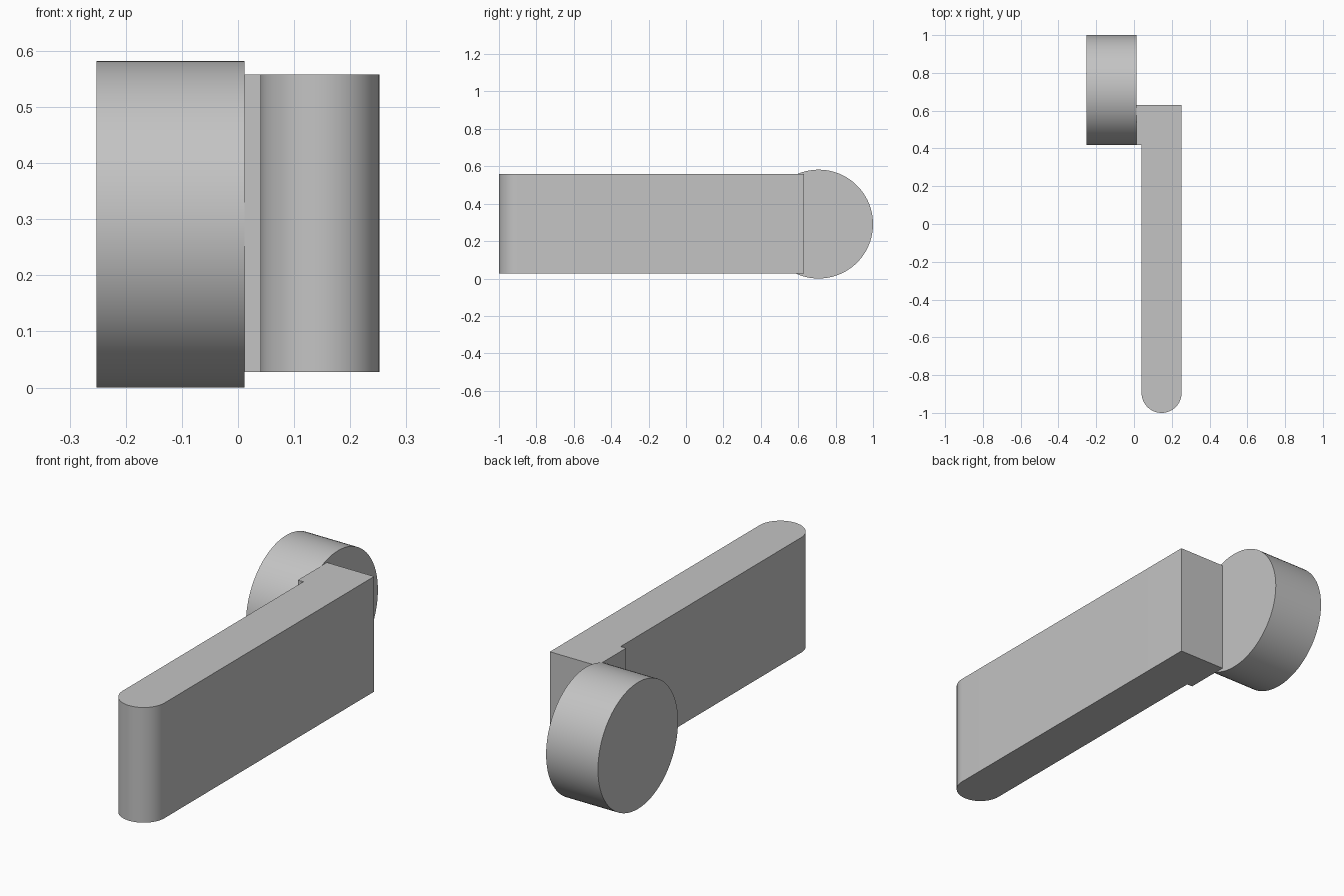
import bpy
import bmesh
import math
from mathutils import Matrix

cube = bpy.data.objects.get("Cube")
if cube:
    bpy.data.objects.remove(cube, do_unlink=True)

grey = bpy.data.materials.new("grey")
grey.use_nodes = True
colour = (0.55, 0.55, 0.55, 1)
grey.diffuse_color = colour
grey.node_tree.nodes["Principled BSDF"].inputs["Base Color"].default_value = colour


def finish(name, bm):
    """Turn a bmesh into a smooth object with sharp edges."""
    bmesh.ops.recalc_face_normals(bm, faces=bm.faces)
    mesh = bpy.data.meshes.new(name)
    bm.to_mesh(mesh)
    bm.free()
    mesh.materials.append(grey)
    obj = bpy.data.objects.new(name, mesh)
    bpy.context.collection.objects.link(obj)
    bpy.ops.object.select_all(action="DESELECT")
    obj.select_set(True)
    bpy.context.view_layer.objects.active = obj
    bpy.ops.object.shade_smooth_by_angle(angle=math.radians(30))


RADIUS = 0.291
DISC_Y = 1 - RADIUS
LEFT, JOINT, INNER, OUTER = -0.252, 0.012, 0.04, 0.252
BACK = 0.63
FOOT_FRONT = DISC_Y - RADIUS

# Lever: L-shaped plan with a round front end, extruded upward
tip = (OUTER - INNER) / 2
mid = (OUTER + INNER) / 2
plan = [(OUTER, BACK), (JOINT, BACK), (JOINT, FOOT_FRONT), (INNER, FOOT_FRONT)]
steps = 32
for i in range(steps + 1):
    a = math.pi * (1 + i / steps)
    plan.append((mid + tip * math.cos(a), tip - 1 + tip * math.sin(a)))

bm = bmesh.new()
base = bm.faces.new([bm.verts.new((x, y, 0.028)) for x, y in plan])
top = bmesh.ops.extrude_face_region(bm, geom=[base])["geom"]
bmesh.ops.translate(bm, vec=(0, 0, 0.53),
                    verts=[v for v in top if isinstance(v, bmesh.types.BMVert)])
finish("lever", bm)

# Round hub lying along x beside the foot of the lever
bm = bmesh.new()
place = Matrix.Translation(((LEFT + JOINT) / 2, DISC_Y, RADIUS)) @ Matrix.Rotation(math.pi / 2, 4, "Y")
bmesh.ops.create_cone(bm, cap_ends=True, segments=96, radius1=RADIUS, radius2=RADIUS,
                      depth=JOINT - LEFT, matrix=place)
finish("hub", bm)
